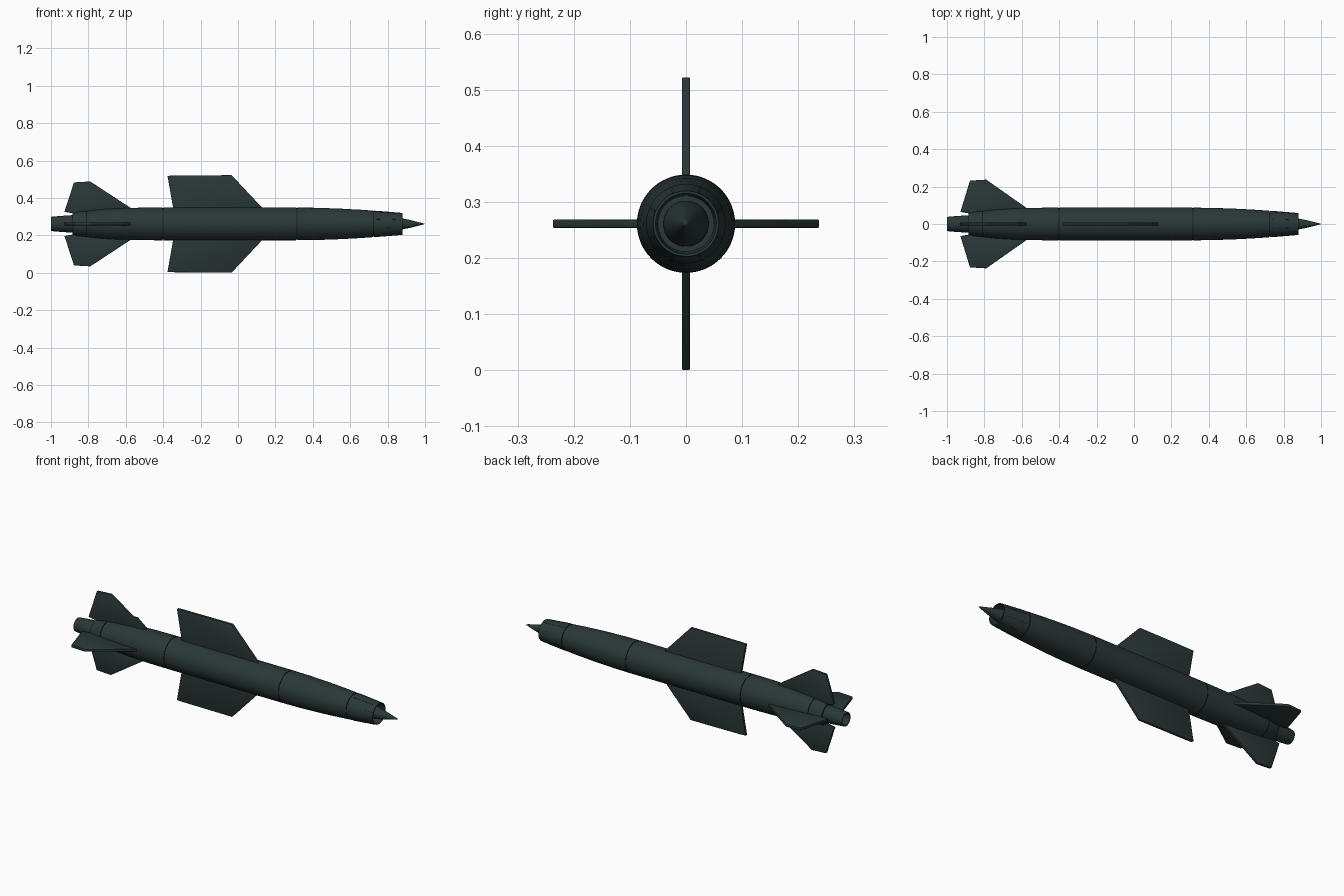
import bpy, bmesh, math
from mathutils import Matrix, Vector

if "Cube" in bpy.data.objects:
    bpy.data.objects.remove(bpy.data.objects["Cube"])

CZ = 0.261  # height of the long axis

paint = bpy.data.materials.new("dark green grey")
paint.diffuse_color = (0.023, 0.039, 0.039, 1)
paint.use_nodes = True
paint.node_tree.nodes["Principled BSDF"].inputs["Base Color"].default_value = paint.diffuse_color
seam = bpy.data.materials.new("dark seam")
seam.diffuse_color = (0.008, 0.013, 0.013, 1)
seam.use_nodes = True
seam.node_tree.nodes["Principled BSDF"].inputs["Base Color"].default_value = seam.diffuse_color


def finish(name, bm, angle=30):
    bmesh.ops.recalc_face_normals(bm, faces=bm.faces[:])
    me = bpy.data.meshes.new(name)
    bm.to_mesh(me)
    bm.free()
    me.materials.append(paint)
    me.materials.append(seam)
    for p in me.polygons:
        p.use_smooth = True
    me.set_sharp_from_angle(angle=math.radians(angle))
    ob = bpy.data.objects.new(name, me)
    ob.location.z = CZ
    bpy.context.collection.objects.link(ob)
    return ob


def lathe(name, profile, seams=(), n=64):
    """Spin (x, radius) points around the x axis."""
    bm = bmesh.new()
    rings = []
    for x, r in profile:
        if r < 1e-6:
            rings.append([bm.verts.new((x, 0, 0))])
        else:
            rings.append([bm.verts.new((x, r * math.cos(2 * math.pi * i / n),
                                        r * math.sin(2 * math.pi * i / n))) for i in range(n)])
    for a, b in zip(rings, rings[1:]):
        for i in range(n):
            j = (i + 1) % n
            if len(a) == 1:
                f = bm.faces.new((a[0], b[i], b[j]))
            elif len(b) == 1:
                f = bm.faces.new((a[i], a[j], b[0]))
            else:
                f = bm.faces.new((a[i], a[j], b[j], b[i]))
            x = f.calc_center_median().x
            if any(abs(x - s) < 0.0026 for s in seams):
                f.material_index = 1
    return finish(name, bm)


def with_grooves(points, seams, w=0.0025, d=0.003):
    """Cut a narrow groove into the profile at each seam position."""
    out = []
    for (x0, r0), (x1, r1) in zip(points, points[1:]):
        out.append((x0, r0))
        for s in sorted(seams):
            if x0 < s < x1:
                r = r0 + (r1 - r0) * (s - x0) / (x1 - x0)
                out += [(s - w, r), (s - w, r - d), (s + w, r - d), (s + w, r)]
    return out + [points[-1]]


def fin(name, outline, turn, thick=0.0145):
    """Flat plate from (x, radius) outline, turned around the x axis."""
    bm = bmesh.new()
    f = bm.faces.new([bm.verts.new((x, -thick / 2, r)) for x, r in outline])
    ext = bmesh.ops.extrude_face_region(bm, geom=[f])
    moved = [v for v in ext["geom"] if isinstance(v, bmesh.types.BMVert)]
    bmesh.ops.translate(bm, verts=moved, vec=(0, thick, 0))
    bmesh.ops.bevel(bm, geom=bm.edges[:], offset=0.002, segments=2, profile=0.5, affect='EDGES')
    bm.transform(Matrix.Rotation(math.radians(turn), 4, 'X'))
    return finish(name, bm, 50)


# main body: boat tail, tube, tapered front and hollow intake
seams = (-0.81, -0.4, 0.315, 0.725)
outer = [(-0.885, 0.0), (-0.885, 0.056), (-0.87, 0.062), (-0.815, 0.0695), (-0.74, 0.077),
         (-0.65, 0.083), (-0.55, 0.0862), (-0.44, 0.0875), (0.30, 0.0875), (0.42, 0.0862),
         (0.55, 0.0815), (0.66, 0.0755), (0.78, 0.067), (0.88, 0.0585)]
intake = [(0.88, 0.054), (0.80, 0.052), (0.77, 0.050), (0.77, 0.0)]
lathe("body", with_grooves(outer, seams) + intake, seams)

# intake spike
lathe("intake_spike", [(0.765, 0.0), (0.765, 0.041), (0.82, 0.040), (0.85, 0.036), (0.88, 0.029),
                       (0.92, 0.021), (0.96, 0.011), (0.985, 0.005), (1.0, 0.0)])

# hollow exhaust nozzle
lathe("exhaust_nozzle", [(-0.85, 0.0), (-0.85, 0.048), (-0.90, 0.046), (-0.955, 0.042), (-1.0, 0.038),
                         (-1.0, 0.033), (-0.95, 0.035), (-0.90, 0.035), (-0.90, 0.0)])

# thin strips along the front section
for k in range(8):
    bm = bmesh.new()
    bmesh.ops.create_cube(bm, size=1)
    slope = math.atan2(0.0085, 0.10)
    bmesh.ops.transform(bm, verts=bm.verts[:], matrix=Matrix.Rotation(math.radians(45 * k + 22.5), 4, 'X')
                        @ Matrix.Translation(Vector((0.805, 0, 0.0650)))
                        @ Matrix.Rotation(slope, 4, 'Y')
                        @ Matrix.Diagonal((0.13, 0.004, 0.002, 1)))
    ob = finish("front_strip_%d" % (k + 1), bm)

# wings above and below
wing = [(-0.34, 0.06), (-0.347, 0.087), (-0.377, 0.257), (-0.34, 0.2585),
        (-0.034, 0.2605), (0.13, 0.086), (0.13, 0.06)]
for label, turn in (("upper", 0), ("lower", 180)):
    fin(label + "_wing", wing, turn)

# four tail fins; the side pair is slightly longer
for label, turn, s in (("upper", 0, 1), ("left", 90, 1.045), ("lower", 180, 1), ("right", 270, 1.045)):
    tail = [(-0.86, 0.052), (-0.928, 0.065), (-0.877, 0.222 * s), (-0.79, 0.227 * s),
            (-0.572, 0.084), (-0.60, 0.05)]
    fin(label + "_tail_fin", tail, turn)
